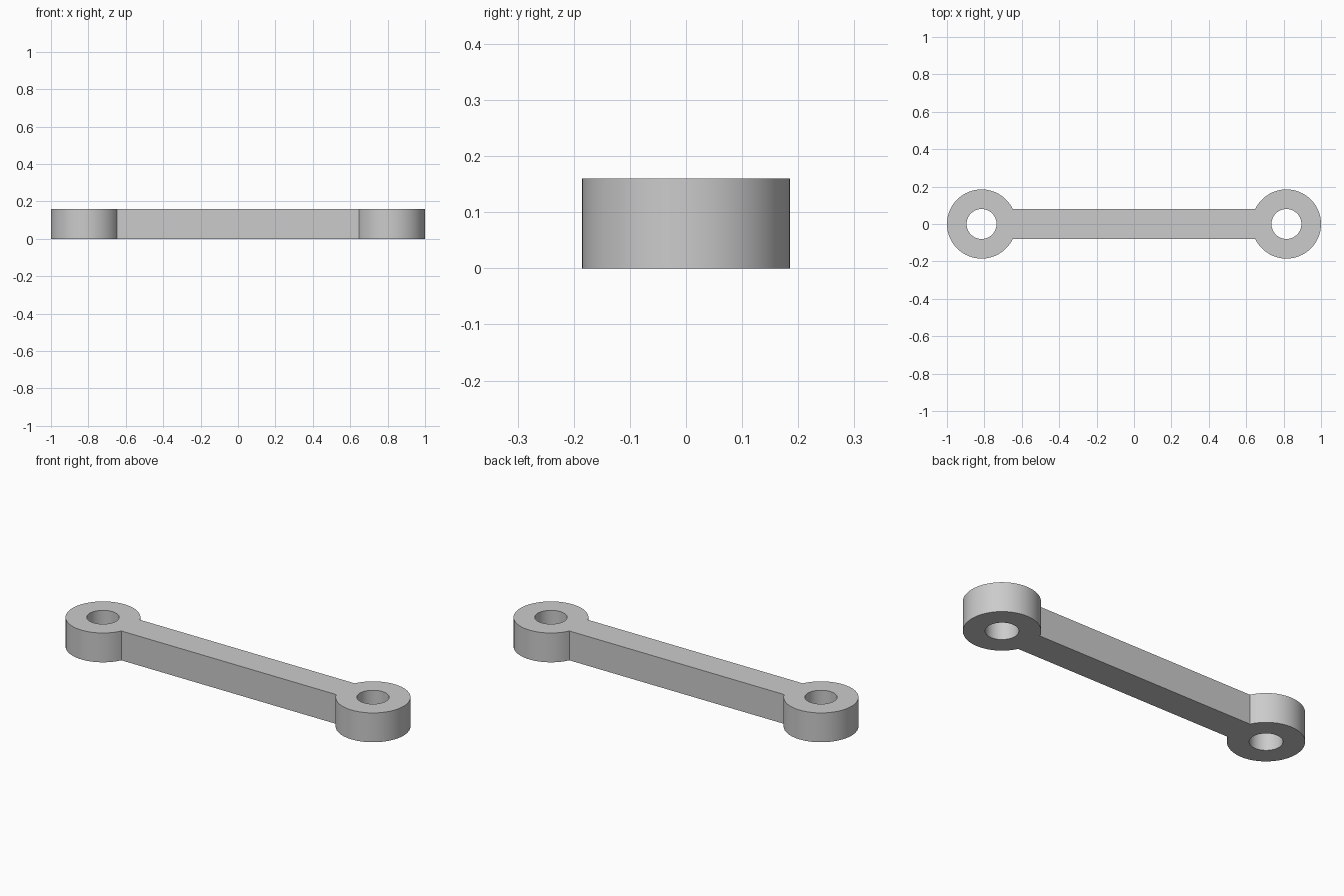
import bpy, bmesh, math

cube = bpy.data.objects.get("Cube")
if cube:
    bpy.data.objects.remove(cube, do_unlink=True)

EYE_X, EYE_R, HOLE_R = 0.815, 0.185, 0.08
BAR_HALF, HEIGHT = 0.08, 0.16
INNER, OUTER = 10, 54          # segments facing the bar / facing away

grey = bpy.data.materials.new("plain grey")
grey.use_nodes = True
colour = (0.6, 0.6, 0.6, 1)
grey.diffuse_color = colour
grey.node_tree.nodes["Principled BSDF"].inputs["Base Color"].default_value = colour

# Angles round an eye, starting at the lower bar corner
corner = math.asin(BAR_HALF / EYE_R)
angles = [-corner + 2 * corner * i / INNER for i in range(INNER)]
angles += [corner + (2 * math.pi - 2 * corner) * i / OUTER for i in range(OUTER)]

bm = bmesh.new()


def eye(side):
    """Flat ring at one end; returns the arc that meets the bar."""
    def circle(radius):
        return [bm.verts.new((side * (EYE_X - radius * math.cos(a)),
                              side * -radius * math.sin(a), 0)) for a in angles]
    rim, hole = circle(EYE_R), circle(HOLE_R)
    n = len(angles)
    for i in range(n):
        j = (i + 1) % n
        bm.faces.new((rim[i], rim[j], hole[j], hole[i]))
    return rim[:INNER + 1]


# Bar face shares its end arcs with both eyes
bm.faces.new(eye(1) + eye(-1))

# Raise the flat outline into a solid
bottom = list(bm.faces)
raised = bmesh.ops.extrude_face_region(bm, geom=bottom, use_keep_orig=True)
top_verts = [g for g in raised["geom"] if isinstance(g, bmesh.types.BMVert)]
bmesh.ops.translate(bm, verts=top_verts, vec=(0, 0, HEIGHT))
bmesh.ops.recalc_face_normals(bm, faces=bm.faces)

mesh = bpy.data.meshes.new("link_arm")
bm.to_mesh(mesh)
bm.free()
mesh.materials.append(grey)
arm = bpy.data.objects.new("link_arm", mesh)
bpy.context.collection.objects.link(arm)

# Smooth round walls, sharp corners and rims
bpy.ops.object.select_all(action='DESELECT')
arm.select_set(True)
bpy.context.view_layer.objects.active = arm
bpy.ops.object.shade_smooth_by_angle(angle=math.radians(30))
